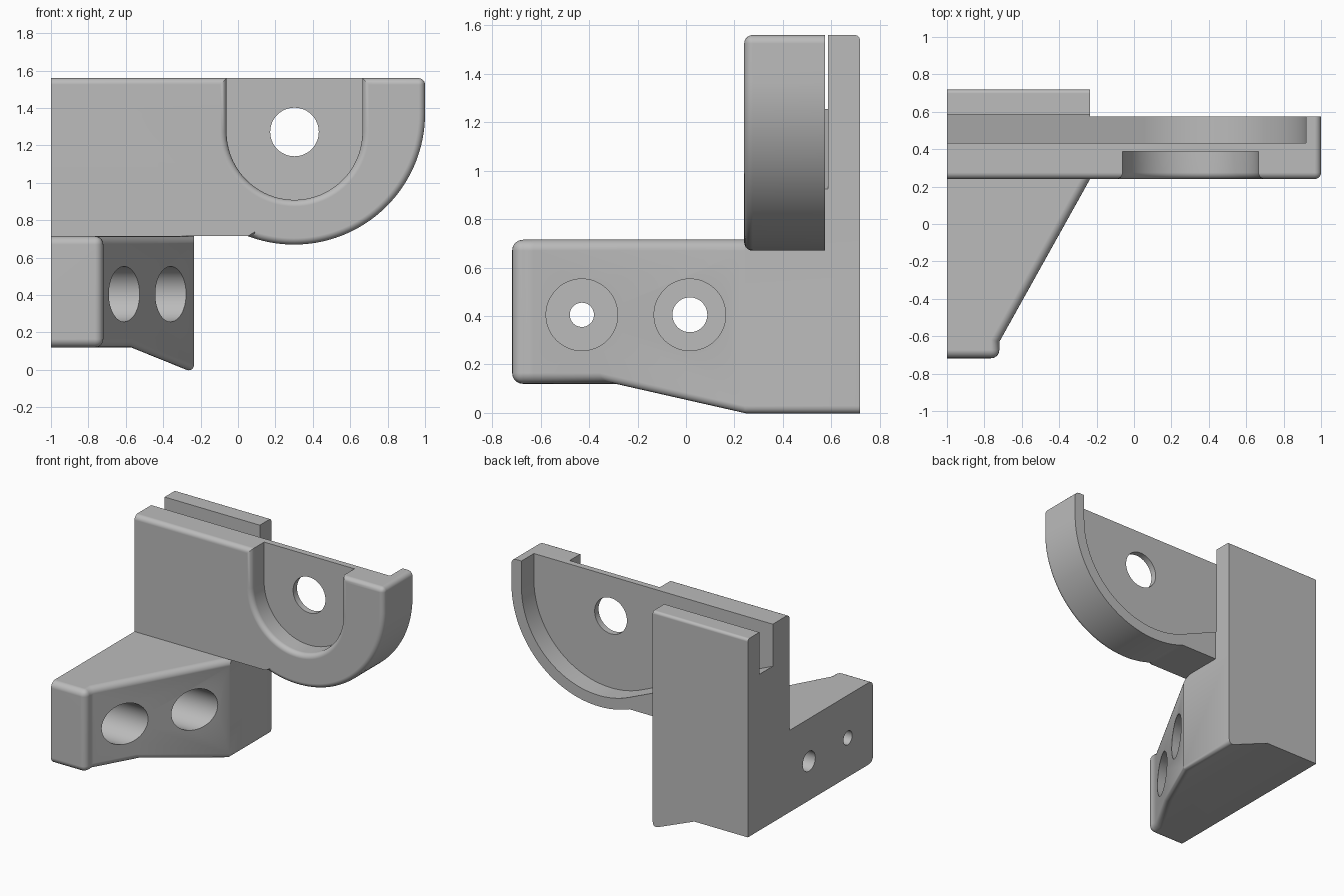
import bpy, bmesh
from math import cos, sin, radians
from mathutils import Vector

cube = bpy.data.objects.get("Cube")
if cube:
    bpy.data.objects.remove(cube, do_unlink=True)

grey = bpy.data.materials.new("plain grey")
grey.use_nodes = True
grey.diffuse_color = (0.5, 0.5, 0.5, 1)
grey.node_tree.nodes["Principled BSDF"].inputs["Base Color"].default_value = (0.5, 0.5, 0.5, 1)


def arc(cx, cy, r, start, end, steps=48):
    angles = [radians(start + (end - start) * i / steps) for i in range(steps + 1)]
    return [(cx + r * cos(a), cy + r * sin(a)) for a in angles]


def prism(name, outline, axis, low, high):
    """Extrude a 2D outline along one axis."""
    place = {"x": lambda u, v, d: (d, u, v),
             "y": lambda u, v, d: (u, d, v),
             "z": lambda u, v, d: (u, v, d)}[axis]
    bm = bmesh.new()
    face = bm.faces.new([bm.verts.new(place(u, v, low)) for u, v in outline])
    moved = bmesh.ops.extrude_face_region(bm, geom=[face])["geom"]
    shift = Vector(place(0, 0, high - low))
    bmesh.ops.translate(bm, vec=shift, verts=[g for g in moved if isinstance(g, bmesh.types.BMVert)])
    bmesh.ops.recalc_face_normals(bm, faces=bm.faces)
    mesh = bpy.data.meshes.new(name)
    bm.to_mesh(mesh)
    bm.free()
    obj = bpy.data.objects.new(name, mesh)
    bpy.context.collection.objects.link(obj)
    return obj


def cut(obj, outline, axis, low, high):
    """Subtract a prism from a part."""
    cutter = prism("cutter", outline, axis, low, high)
    cutter.hide_render = True
    mod = obj.modifiers.new("cut", "BOOLEAN")
    mod.operation, mod.solver, mod.object = "DIFFERENCE", "EXACT", cutter
    bpy.context.view_layer.update()
    graph = bpy.context.evaluated_depsgraph_get()
    mesh = bpy.data.meshes.new_from_object(obj.evaluated_get(graph))
    obj.modifiers.clear()
    obj.data = mesh
    bpy.data.objects.remove(cutter, do_unlink=True)


def round_edges(obj, rule, size):
    bm = bmesh.new()
    bm.from_mesh(obj.data)
    bm.normal_update()
    edges = [e for e in bm.edges if len(e.link_faces) == 2 and rule(e)]
    bmesh.ops.bevel(bm, geom=edges, offset=size, offset_type="OFFSET", segments=5,
                    profile=0.5, affect="EDGES", clamp_overlap=False)
    bm.to_mesh(obj.data)
    bm.free()


def on(edge, axis, value):
    return all(abs(v.co[axis] - value) < 0.002 for v in edge.verts)


LEFT, RIGHT, INNER = -1.0, 1.0, -0.235
FRONT, RIM_BACK, BACK = 0.24, 0.575, 0.718
STEP, TOP = 0.715, 1.56

# Mounting arm: tapered plan with a sloping underside
arm = prism("mounting_arm", [(LEFT, -BACK), (-0.72, -BACK), (-0.72, -0.63),
                             (INNER, FRONT), (INNER, BACK), (LEFT, BACK)], "z", -0.2, STEP)
cut(arm, [(-1.1, 0.12), (-0.57, 0.12), (INNER, -0.016), (-0.1, -0.071),
          (-0.1, -0.4), (-1.1, -0.4)], "y", -1, 1)


def arm_edge(e):
    normals = [f.normal for f in e.link_faces]
    if any(n.x < -0.9 or n.y > 0.9 for n in normals):
        return False
    walls = sum(abs(n.z) < 0.1 for n in normals)
    mid = (e.verts[0].co + e.verts[1].co) / 2
    if walls == 2:
        return mid.y < -0.7
    return walls == 1 and not (on(e, 2, STEP) and mid.y > FRONT)


round_edges(arm, arm_edge, 0.045)

# Counterbored screw holes across the arm
for y, r in ((-0.43, 0.05), (0.016, 0.072)):
    cut(arm, arc(y, 0.405, 0.148, 0, 352.5, 47), "x", -0.9, 0.2)
    cut(arm, arc(y, 0.405, r, 0, 352.5, 47), "x", -1.2, -0.8)

# Bracket plate with a rounded end and a U-shaped front recess
plate = prism("bracket_plate", [(LEFT, STEP)] + arc(0.3, 1.37, 0.7, -110.66, 0)
              + [(RIGHT, TOP), (LEFT, TOP)], "y", FRONT, RIM_BACK)
cut(plate, arc(0.302, 1.272, 0.363, -180, 0) + [(0.665, 1.8), (-0.061, 1.8)], "y", 0, 0.387)


def plate_edge(e):
    if on(e, 1, FRONT):
        return not (on(e, 0, LEFT) or on(e, 2, STEP))
    return on(e, 2, TOP) and on(e, 0, RIGHT)


round_edges(plate, plate_edge, 0.035)

# Back plate behind the slot
back = prism("back_plate", [(LEFT, RIM_BACK), (INNER, RIM_BACK), (INNER, BACK), (LEFT, BACK)],
             "z", STEP, TOP)
round_edges(back, lambda e: on(e, 2, TOP) and on(e, 1, BACK), 0.02)

# Rear pocket: round at one end, running out through a sloping slot
pocket = arc(0.3, 1.37, 0.62, 0, -113.3)
x, z = pocket[-1]
pocket += [(-1.2, z + (x + 1.2) * 0.43), (-1.2, 1.8), (0.92, 1.8)]
for part in (plate, back):
    cut(part, pocket, "y", 0.432, 0.586)

# Pivot hole through the thin web
cut(plate, arc(0.302, 1.272, 0.13, 0, 352.5, 47), "y", 0, 1)

# Finish: colour and shading
for part in (arm, plate, back):
    part.data.materials.clear()
    part.data.materials.append(grey)
    bpy.ops.object.select_all(action="DESELECT")
    part.select_set(True)
    bpy.context.view_layer.objects.active = part
    bpy.ops.object.shade_smooth_by_angle(angle=radians(30))
    weighted = part.modifiers.new("even shading", "WEIGHTED_NORMAL")
    weighted.keep_sharp = True
